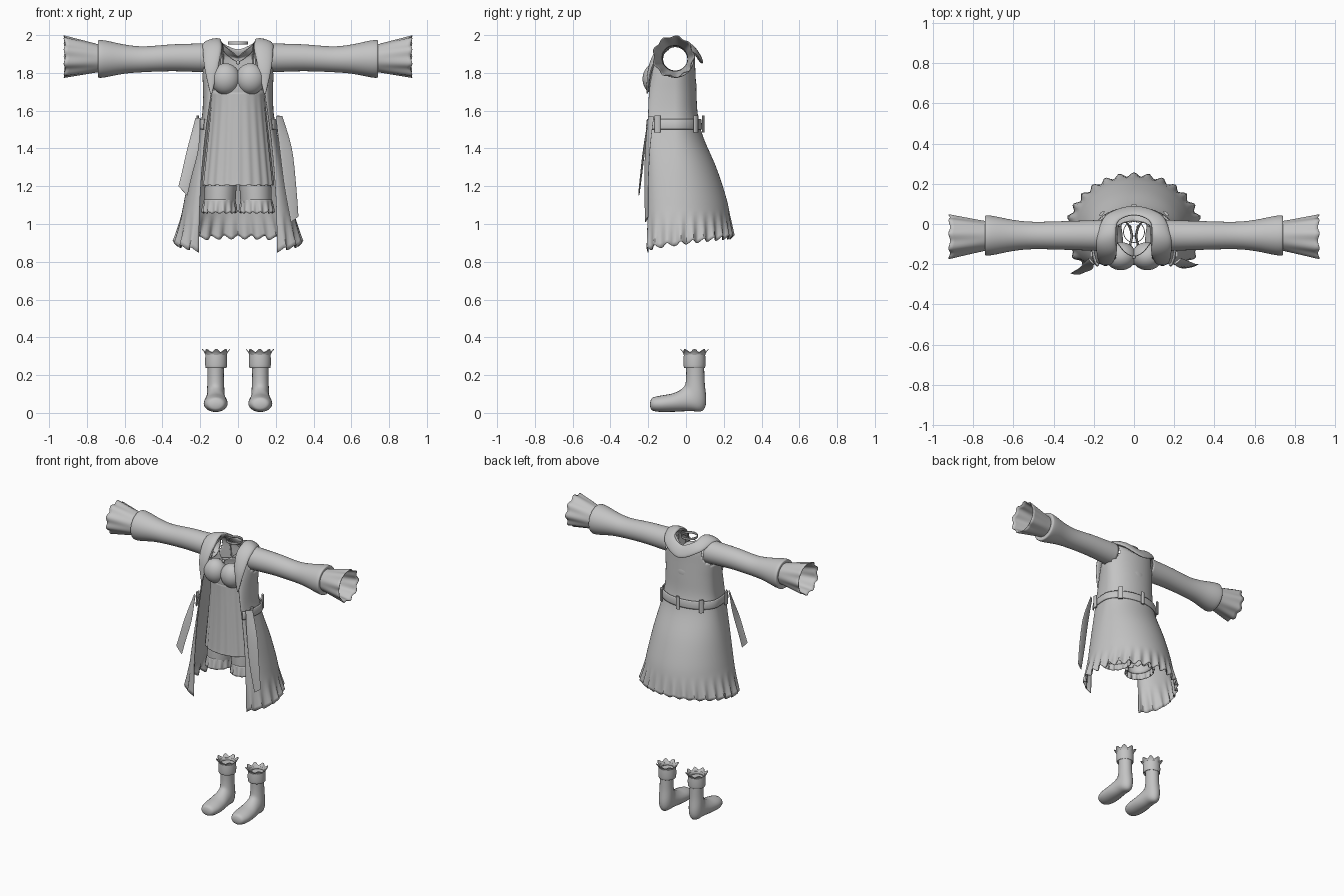
import bpy, bmesh
from math import sin, cos, pi, hypot
from mathutils import Vector

cube = bpy.data.objects.get("Cube")
if cube:
    bpy.data.objects.remove(cube, do_unlink=True)

cloth = bpy.data.materials.new("grey cloth")
cloth.use_nodes = True
GREY = (0.55, 0.55, 0.55, 1)
cloth.diffuse_color = GREY
cloth.node_tree.nodes["Principled BSDF"].inputs["Base Color"].default_value = GREY


def smooth_rows(rows, n):
    """Insert rows along a smooth curve through the given number tuples."""
    out = []
    for i in range(len(rows) - 1):
        quad = rows[max(i - 1, 0)], rows[i], rows[i + 1], rows[min(i + 2, len(rows) - 1)]
        for k in range(n):
            t = k / n
            out.append(tuple(b + t * (c - a) / 2 + t * t * (a - 2.5 * b + 2 * c - d / 2)
                             + t ** 3 * (1.5 * (b - c) + (d - a) / 2) for a, b, c, d in zip(*quad)))
    return out + [tuple(rows[-1])]


def finish(obj, thickness=0):
    obj.data.materials.append(cloth)
    bpy.ops.object.select_all(action='DESELECT')
    obj.select_set(True)
    bpy.context.view_layer.objects.active = obj
    bpy.ops.object.shade_smooth_by_angle(angle=0.8)
    if thickness:
        mod = obj.modifiers.new("thickness", 'SOLIDIFY')
        mod.thickness = thickness
    return obj


def skin(name, rings, closed=True, caps=False, thickness=0, keep=None):
    """Join rings of points into one surface; keep filters faces by centre."""
    bm = bmesh.new()
    grid = [[bm.verts.new(p) for p in ring] for ring in rings]
    n = len(grid[0])
    for lower, upper in zip(grid, grid[1:]):
        for i in range(n if closed else n - 1):
            j = (i + 1) % n
            bm.faces.new((lower[i], lower[j], upper[j], upper[i]))
    if caps:
        bm.faces.new(grid[0])
        bm.faces.new(grid[-1])
    if keep:
        bad = [f for f in bm.faces if not keep(f.calc_center_median())]
        bmesh.ops.delete(bm, geom=bad, context='FACES')
    bmesh.ops.recalc_face_normals(bm, faces=bm.faces)
    mesh = bpy.data.meshes.new(name)
    bm.to_mesh(mesh)
    bm.free()
    obj = bpy.data.objects.new(name, mesh)
    bpy.context.collection.objects.link(obj)
    return finish(obj, thickness)


def loft(name, stations, n=4, side=1):
    """Elliptical sections spanning edge a to edge b, given as (a, b, half width)."""
    rows = smooth_rows([(*a, *b, w) for a, b, w in stations], n)
    ends = [(Vector(r[:3]), Vector(r[3:6]), r[6]) for r in rows]
    rings = []
    for i, (a, b, w) in enumerate(ends):
        p, q = ends[max(i - 1, 0)], ends[min(i + 1, len(ends) - 1)]
        normal = (b - a).cross(q[0] + q[1] - p[0] - p[1]).normalized()
        ring = [(a + b) / 2 + (a - b) / 2 * cos(t * pi / 10) + normal * w * sin(t * pi / 10)
                for t in range(20)]
        rings.append([(side * v.x, v.y, v.z) for v in ring])
    return skin(name, rings, caps=True)


def tube(name, rows, axis='Z', side=1, waves=9, n=3, seg=72, thickness=0.004):
    """Rows are (position, centre a, centre b, radius a, radius b, ripple)."""
    rings = []
    for pos, ca, cb, ra, rb, amp in smooth_rows(rows, n):
        ring = []
        for i in range(seg):
            t = 2 * pi * i / seg
            k = 1 + amp * cos(waves * t)
            a, b = ca + ra * k * cos(t), cb + rb * k * sin(t)
            p = pos + 0.08 * amp * cos(waves * t)
            ring.append((side * p, a, b) if axis == 'X' else (side * a, b, p))
        rings.append(ring)
    return skin(name, rings, thickness=thickness)


def wire(name, points, radius):
    curve = bpy.data.curves.new(name, 'CURVE')
    curve.dimensions = '3D'
    curve.bevel_depth = radius
    spline = curve.splines.new('POLY')
    pts = smooth_rows(points, 5)
    spline.points.add(len(pts) - 1)
    for sp, p in zip(spline.points, pts):
        sp.co = (*p, 1)
    obj = bpy.data.objects.new(name, curve)
    bpy.context.collection.objects.link(obj)
    curve.materials.append(cloth)


def ball(name, loc, scale):
    bpy.ops.mesh.primitive_uv_sphere_add(segments=32, ring_count=20, radius=1, location=loc)
    obj = bpy.context.object
    obj.name, obj.scale = name, scale
    finish(obj)


def coat_section(z, xs, yb, xe, yf, ym, grow=0.0):
    """Open section from one front edge, round the back, to the other."""
    ring = []
    for i in range(-60, 61):
        u = i / 60
        s, k = (1 if u >= 0 else -1), abs(u)
        if k < 0.7:
            a = k / 0.7 * pi / 2
            x, y = xs * sin(a), ym + (yb - ym) * cos(a)
        else:
            a = (k - 0.7) / 0.3 * pi / 2
            x, y = xe + (xs - xe) * cos(a), ym - (ym - yf) * sin(a)
        drop = max(0, min(1, (1.06 - z) / 0.13))
        rip = drop * cos(u * 21 * pi)
        dip = max(0, z - 1.88) * 0.9 * max(0, 1 - k / 0.5)
        r = 1 + 0.035 * rip + grow
        ring.append((s * x * r, ym + (y - ym) * r,
                     z - dip - drop * (0.07 * k ** 2 - 0.012 * rip)))
    return ring


# Long open coat with arm holes and a rippled hem
coat_rows = [(1.975, .11, .015, .10, -.09, -.05), (1.95, .165, .03, .10, -.12, -.055),
             (1.90, .185, .045, .11, -.15, -.058), (1.80, .188, .05, .125, -.18, -.06),
             (1.70, .185, .055, .14, -.195, -.06), (1.60, .188, .06, .155, -.2, -.06),
             (1.53, .198, .072, .165, -.2, -.06), (1.45, .215, .095, .175, -.2, -.06),
             (1.30, .25, .16, .19, -.2, -.055), (1.15, .28, .21, .2, -.203, -.05),
             (1.05, .30, .232, .205, -.205, -.05), (.93, .335, .247, .215, -.208, -.05)]
skin("coat", [coat_section(*r) for r in smooth_rows(coat_rows, 5)], closed=False, thickness=0.005,
     keep=lambda c: abs(c.x) < .1 or hypot(c.y + .058, c.z - 1.875) > .073)

# Belt and its loops
belt = [(z, .2, .074, .168, -.2, -.06, g) for z, g in ((1.5, .07), (1.51, .085), (1.55, .06), (1.557, .04))]
skin("belt", [coat_section(*r) for r in belt], closed=False, thickness=0.008)
for x, y, dx, dy in ((0, .092, .014, 0), (.16, .052, .012, -.012), (-.16, .052, .012, -.012),
                     (.213, -.15, 0, .016), (-.213, -.15, 0, .016)):
    s = -1 if x < 0 else 1
    loft("belt_loop", [((x - s * dx, y - dy, z), (x + s * dx, y + dy, z), .007)
                       for z in (1.485, 1.53, 1.575)], n=1)

# Hanging belt ribbons
loft("right_ribbon", [((-.20, -.2, 1.56), (-.225, -.17, 1.56), .005),
                      ((-.208, -.225, 1.40), (-.268, -.215, 1.40), .005),
                      ((-.245, -.24, 1.25), (-.298, -.235, 1.27), .005),
                      ((-.268, -.25, 1.15), (-.315, -.245, 1.20), .004)])
loft("left_ribbon", [((.20, -.2, 1.57), (.235, -.17, 1.57), .005),
                     ((.22, -.215, 1.40), (.285, -.19, 1.40), .005),
                     ((.245, -.22, 1.20), (.308, -.2, 1.20), .005),
                     ((.28, -.215, 1.01), (.32, -.2, 1.04), .004)])

# Folded collar running from one lapel round the neck to the other
half = [((.137, -.205, 1.69), (.147, -.207, 1.69), .004),
        ((.105, -.19, 1.83), (.176, -.185, 1.82), .012),
        ((.088, -.14, 1.93), (.186, -.13, 1.92), .016),
        ((.09, -.06, 1.975), (.182, -.055, 1.95), .018),
        ((.078, .015, 1.955), (.135, .045, 1.905), .014)]
flip = lambda p: (-p[0], p[1], p[2])
back = [((0, .045, 1.925), (0, .088, 1.85), .012)]
loft("collar", half + back + [(flip(a), flip(b), w) for a, b, w in reversed(half)], n=6)

# Inner dress with a pleated skirt
tube("dress_bodice", [(1.79, 0, -.07, .135, .11, 0), (1.74, 0, -.07, .135, .125, 0),
                      (1.68, 0, -.07, .135, .12, 0)])
tube("dress_skirt", [(1.71, 0, -.07, .138, .122, 0), (1.6, 0, -.07, .148, .122, .008),
                     (1.4, 0, -.07, .168, .125, .015), (1.24, 0, -.07, .185, .13, .018),
                     (1.205, 0, -.07, .188, .132, .02)], waves=20, seg=160)

# Choker, necklace and pendant
tube("choker", [(1.95, 0, -.04, .054, .054, 0), (1.965, 0, -.04, .054, .054, 0)])
wire("necklace", [(-.085, -.09, 1.925), (-.045, -.14, 1.885), (0, -.16, 1.86),
                  (.045, -.14, 1.885), (.085, -.09, 1.925)], .002)
ball("pendant", (0, -.165, 1.855), (.01, .008, .012))

for s, label in ((1, "left"), (-1, "right")):
    # Bust cup and shoulder strap
    ball(label + "_bust_cup", (s * .066, -.16, 1.768), (.078, .07, .083))
    wire(label + "_dress_strap", [(s * .095, -.175, 1.83), (s * .09, -.14, 1.92), (s * .085, -.06, 1.958),
                                  (s * .08, .015, 1.91), (s * .075, .035, 1.78)], .004)
    # Sleeve with a turned cuff and a flared frill
    tube(label + "_sleeve", [(x, -.057, z, r, r, 0) for x, z, r in (
        (.15, 1.88, .078), (.22, 1.88, .075), (.35, 1.88, .071), (.5, 1.872, .068), (.6, 1.873, .077),
        (.69, 1.874, .095), (.73, 1.874, .1), (.742, 1.874, .094), (.738, 1.875, .07))],
        axis='X', side=s)
    tube(label + "_sleeve_frill", [(.71, -.058, 1.876, .07, .07, 0), (.75, -.06, 1.878, .076, .076, .01),
                                   (.83, -.063, 1.882, .092, .092, .03),
                                   (.918, -.066, 1.886, .109, .109, .05)], axis='X', side=s)
    # Shorts leg with a rippled frill
    tube(label + "_shorts_leg", [(1.32, .085, -.06, .08, .09, 0), (1.2, .092, -.06, .084, .095, 0),
                                 (1.10, .096, -.06, .082, .095, 0)], side=s)
    tube(label + "_shorts_frill", [(1.13, .097, -.06, .083, .096, 0), (1.10, .098, -.06, .087, .1, .03),
                                   (1.06, .099, -.06, .091, .106, .06)], side=s, waves=14, seg=112)
    # Sock foot, cuff and frill
    foot = [(-.19, .055, -.19, .035, .015), (-.178, .08, -.18, .014, .045), (-.13, .092, -.135, .005, .062),
            (-.07, .103, -.06, .006, .062), (-.03, .122, .02, .01, .054), (-.006, .145, .085, .01, .049),
            (.0, .18, .107, .06, .046), (.001, .22, .099, .16, .043), (0, .26, .096, .25, .044),
            (0, .3, .096, .3, .044)]
    loft(label + "_sock", [((.118, ya, za), (.118, yb, zb), w) for ya, za, yb, zb, w in foot], side=s)
    tube(label + "_sock_cuff", [(z, .116, .045, r, r, 0) for z, r in (
        (.25, .044), (.238, .052), (.245, .057), (.28, .058), (.315, .056))], side=s)
    tube(label + "_sock_frill", [(.30, .116, .045, .05, .05, 0), (.318, .116, .045, .056, .056, .05),
                                 (.331, .116, .045, .066, .066, .1)], side=s, waves=8)
